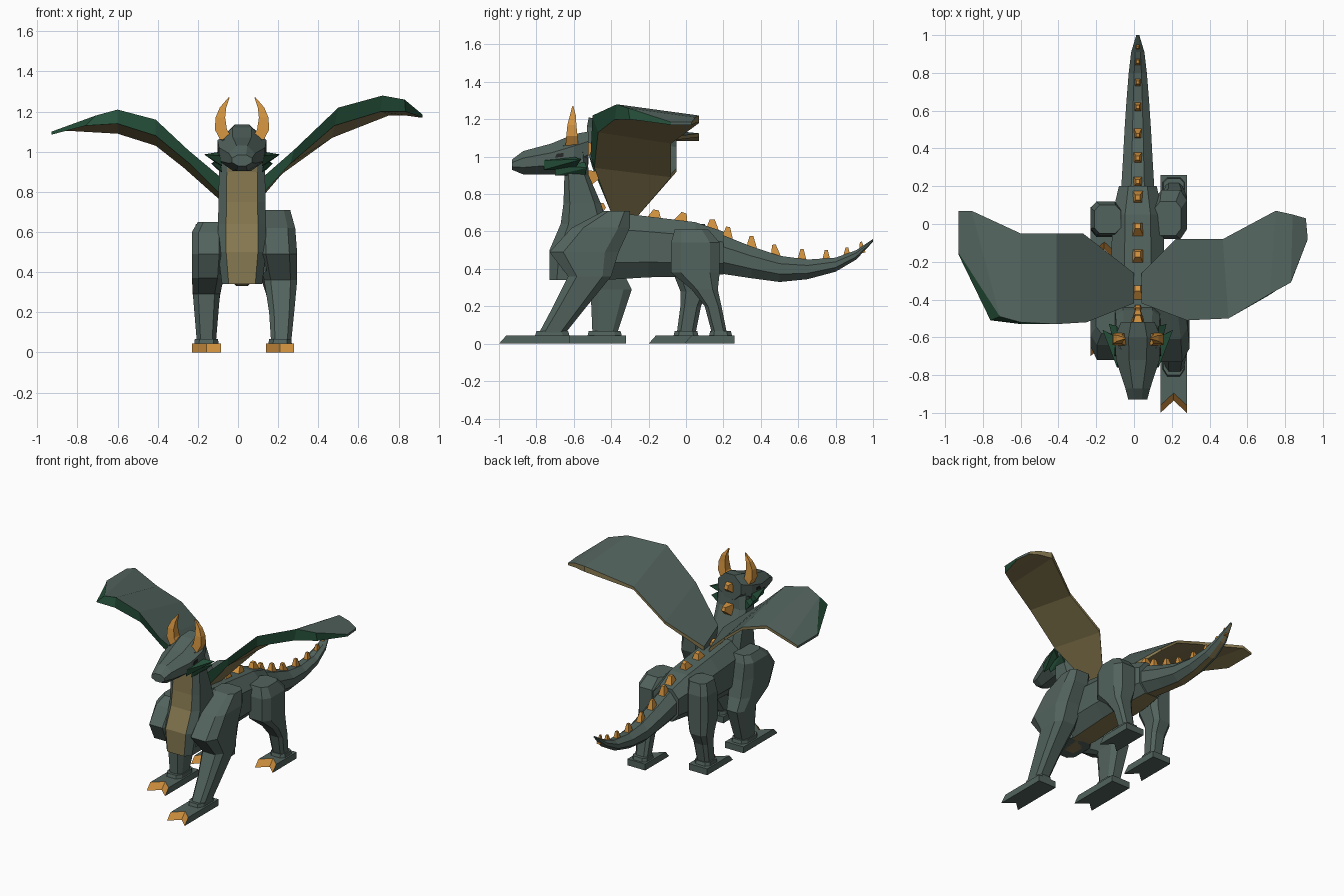
import bpy, bmesh
from mathutils import Vector

CX = 0.02  # body centre line


def material(name, rgb):
    m = bpy.data.materials.new(name)
    m.diffuse_color = (*rgb, 1)
    return m


MATS = [material("scale_grey", (0.085, 0.125, 0.11)),
        material("belly_tan", (0.24, 0.19, 0.08)),
        material("horn_orange", (0.65, 0.29, 0.05)),
        material("deep_green", (0.02, 0.085, 0.045)),
        material("eye_dark", (0.02, 0.02, 0.02))]
GREY, TAN, ORANGE, GREEN, DARK = range(5)


def loft(name, rings, base=GREY, sides=None):
    """Skin a list of equal-sized rings; sides maps side index to material."""
    bm = bmesh.new()
    vs = [[bm.verts.new(p) for p in r] for r in rings]
    n = len(rings[0])
    for a, b in zip(vs, vs[1:]):
        for i in range(n):
            j = (i + 1) % n
            f = bm.faces.new((a[i], a[j], b[j], b[i]))
            f.material_index = (sides or {}).get(i, base)
    for cap in (vs[0], vs[-1]):
        bm.faces.new(cap).material_index = base
    bmesh.ops.remove_doubles(bm, verts=bm.verts, dist=0.0005)
    bmesh.ops.recalc_face_normals(bm, faces=bm.faces)
    me = bpy.data.meshes.new(name)
    bm.to_mesh(me)
    bm.free()
    for m in MATS:
        me.materials.append(m)
    ob = bpy.data.objects.new(name, me)
    bpy.context.collection.objects.link(ob)
    return ob


def octagon(u0, u1, v0, v1, c=0.3):
    """Chamfered rectangle; side 0 is the v0 edge, side 4 the v1 edge."""
    a, b = (u1 - u0) * c, (v1 - v0) * c
    return [(u0 + a, v0), (u1 - a, v0), (u1, v0 + b), (u1, v1 - b),
            (u1 - a, v1), (u0 + a, v1), (u0, v1 - b), (u0, v0 + b)]


def along_y(stations, c=0.3):
    """Stations are (y, z_low, z_high, half_width)."""
    return [[(u, y, v) for u, v in octagon(CX - w, CX + w, z0, z1, c)]
            for y, z0, z1, w in stations]


def along_z(stations, c=0.2):
    """Stations are (z, y_front, y_back, x0, x1)."""
    return [[(u, v, z) for u, v in octagon(x0, x1, y0, y1, c)]
            for z, y0, y1, x0, x1 in stations]


# Torso with tan belly
loft("torso", along_y([(-0.66, 0.34, 0.60, 0.12), (-0.45, 0.34, 0.71, 0.14),
                       (-0.2, 0.355, 0.68, 0.14), (0.05, 0.36, 0.65, 0.135),
                       (0.2, 0.37, 0.60, 0.10)], 0.25), sides={0: TAN})

# Neck and chest with tan front
neck = [(0.34, -0.73, -0.5, 0.10), (0.5, -0.73, -0.42, 0.12), (0.64, -0.67, -0.42, 0.12),
        (0.75, -0.655, -0.455, 0.117), (0.9, -0.65, -0.52, 0.115), (1.06, -0.68, -0.53, 0.10)]
loft("neck", along_z([(z, a, b, CX - w, CX + w) for z, a, b, w in neck], 0.17), sides={0: TAN})

# Tail with tan underside
loft("tail", along_y([(0.15, 0.38, 0.60, 0.09), (0.35, 0.35, 0.52, 0.078),
                      (0.5, 0.33, 0.47, 0.07), (0.65, 0.345, 0.45, 0.06),
                      (0.8, 0.385, 0.46, 0.048), (0.91, 0.45, 0.50, 0.035),
                      (1.0, 0.545, 0.56, 0.008)]), sides={0: TAN})

# Head
loft("head", along_y([(-0.93, 0.93, 0.985, 0.05), (-0.87, 0.905, 1.03, 0.066),
                      (-0.72, 0.905, 1.07, 0.115), (-0.60, 0.91, 1.12, 0.122),
                      (-0.52, 0.96, 1.135, 0.09)]))
for s, side in ((-1, "left"), (1, "right")):
    X = lambda d: CX + s * d
    # Cheek fins, two spikes each
    for k, (ya, yb, zt, tip) in enumerate([(-0.76, -0.60, 0.97, (0.185, -0.56, 0.985)),
                                           (-0.70, -0.54, 0.94, (0.15, -0.53, 0.94))]):
        tx, ty, tz = tip
        base = [(X(0.10), ya, zt - 0.04), (X(0.11), yb, zt - 0.04),
                (X(0.11), yb, zt + 0.03), (X(0.11), ya, zt + 0.01)]
        loft(f"{side}_cheek_fin_{k}", [base, [(X(tx), ty, tz)] * 4][:1] +
             [[(X(tx) + s * 0.002 * i, ty, tz + 0.002 * j) for i, j in ((0, 0), (1, 0), (1, 1), (0, 1))]],
             GREEN)
    # Eyes
    loft(f"{side}_eye", [[(X(d), -0.70, 0.995), (X(d), -0.655, 1.0),
                          (X(d), -0.655, 1.02), (X(d), -0.69, 1.015)] for d in (0.10, 0.122)], DARK)
    # Curved horns
    path = [(0.075, -0.61, 1.06, 0.034), (0.105, -0.61, 1.11, 0.03), (0.108, -0.61, 1.17, 0.024),
            (0.095, -0.605, 1.22, 0.016), (0.065, -0.605, 1.27, 0.003)]
    loft(f"{side}_horn", [[(X(d - r), y - r, z), (X(d + r), y - r, z),
                           (X(d + r), y + r, z), (X(d - r), y + r, z)] for d, y, z, r in path], ORANGE)

# Back spikes: (y, z of base, size, y lean, z lean)
spikes = [(-0.54, 1.04, 0.05, 0.06, 0.015), (-0.51, 0.89, 0.045, 0.06, 0.02),
          (-0.47, 0.72, 0.045, 0.035, 0.02), (-0.36, 0.69, 0.05, 0.02, 0.04),
          (-0.17, 0.665, 0.05, 0.01, 0.05), (-0.03, 0.645, 0.048, 0.02, 0.055),
          (0.14, 0.60, 0.045, 0, 0.065), (0.22, 0.57, 0.035, 0.005, 0.055),
          (0.35, 0.515, 0.034, 0, 0.06), (0.48, 0.465, 0.032, -0.01, 0.065),
          (0.62, 0.445, 0.03, 0, 0.06), (0.75, 0.445, 0.027, 0, 0.055),
          (0.86, 0.47, 0.024, 0, 0.045), (0.94, 0.505, 0.018, -0.005, 0.04)]
for k, (y, z, r, ly, lz) in enumerate(spikes):
    up = Vector((0, ly, lz)).normalized()
    fore = Vector((1, 0, 0)).cross(up)

    def square(q, w, d):
        return [Vector((CX + a * w, 0, 0)) + q + fore * (b * d)
                for a, b in ((-1, -1), (1, -1), (1, 1), (-1, 1))]
    p = Vector((0, y, z))
    loft(f"back_spike_{k}", [square(p - up * 0.02, r * 0.75, r),
                             square(p + Vector((0, ly, lz)), r * 0.28, r * 0.3)], ORANGE)


def foot(name, x0, x1, tip, heel, ankle):
    """Forked flat foot with orange claw faces and an ankle cuff."""
    xm = (x0 + x1) / 2
    rings = [[(x0, heel, z), (x1, heel, z), (x1, tip + t, z),
              (xm, tip + t + 0.065, z), (x0, tip + t, z)] for z, t in ((0, 0), (0.045, 0.04))]
    loft(name, rings, sides={2: ORANGE, 3: ORANGE})
    loft(name + "_cuff", along_z([(0.03, ankle[0], ankle[1], x0 + 0.01, x1 - 0.01),
                                  (0.068, ankle[0] + 0.01, ankle[1] - 0.01, x0 + 0.015, x1 - 0.015)]))


# Legs: stations (z, y_front, y_back, x0, x1), then foot
legs = {
    "right_front_leg": ([(0.71, -0.44, -0.30, 0.10, 0.26), (0.62, -0.61, -0.30, 0.10, 0.285),
                         (0.49, -0.73, -0.36, 0.10, 0.295), (0.36, -0.63, -0.40, 0.13, 0.295),
                         (0.2, -0.71, -0.53, 0.155, 0.28), (0.05, -0.79, -0.65, 0.165, 0.265)],
                        (0.14, 0.28, -1.0, -0.62, (-0.81, -0.62))),
    "left_front_leg": ([(0.65, -0.58, -0.40, -0.20, -0.06), (0.60, -0.64, -0.38, -0.23, -0.06),
                        (0.49, -0.72, -0.36, -0.23, -0.06), (0.37, -0.66, -0.33, -0.23, -0.07),
                        (0.29, -0.51, -0.29, -0.225, -0.09), (0.05, -0.50, -0.37, -0.205, -0.11)],
                       (-0.23, -0.085, -0.70, -0.32, (-0.53, -0.34))),
    "right_hind_leg": ([(0.61, -0.06, 0.12, 0.11, 0.25), (0.54, -0.08, 0.18, 0.11, 0.28),
                        (0.38, -0.08, 0.18, 0.11, 0.28), (0.29, 0.03, 0.17, 0.14, 0.28),
                        (0.2, 0.10, 0.19, 0.16, 0.27), (0.05, 0.14, 0.22, 0.165, 0.255)],
                       (0.14, 0.28, -0.01, 0.26, (0.12, 0.25))),
    "left_hind_leg": ([(0.64, -0.05, 0.10, -0.21, -0.07), (0.56, -0.06, 0.12, -0.23, -0.07),
                       (0.38, -0.07, 0.12, -0.23, -0.07), (0.28, -0.03, 0.12, -0.225, -0.09),
                       (0.2, -0.03, 0.08, -0.21, -0.10), (0.05, -0.05, 0.05, -0.205, -0.11)],
                      (-0.23, -0.085, -0.20, 0.09, (-0.07, 0.07))),
}
for name, (stations, f) in legs.items():
    loft(name, along_z(stations))
    foot(name.replace("leg", "foot"), *f)

# Wings: each rib is (leading top, leading bottom, trailing edge, trailing thickness)
right = [((0.04, -0.42, 0.80), (0.04, -0.40, 0.70), (0.04, -0.26, 0.71), 0.03),
         ((0.28, -0.51, 1.01), (0.26, -0.49, 0.94), (0.22, -0.08, 0.91), 0.02),
         ((0.50, -0.50, 1.22), (0.48, -0.47, 1.13), (0.47, -0.08, 1.09), 0.02),
         ((0.72, -0.37, 1.28), (0.71, -0.38, 1.20), (0.75, 0.07, 1.22), 0.04),
         ((0.83, -0.31, 1.26), (0.835, -0.30, 1.20), (0.84, 0.05, 1.21), 0.03),
         ((0.92, -0.08, 1.185), (0.92, -0.08, 1.17), (0.91, 0.03, 1.185), 0.015)]
left = [((0.0, -0.42, 0.80), (0.0, -0.40, 0.70), (0.0, -0.26, 0.71), 0.03),
        ((-0.25, -0.52, 1.01), (-0.24, -0.50, 0.94), (-0.27, -0.05, 0.94), 0.02),
        ((-0.41, -0.53, 1.16), (-0.41, -0.51, 1.08), (-0.41, -0.05, 1.05), 0.02),
        ((-0.60, -0.52, 1.21), (-0.60, -0.53, 1.14), (-0.60, -0.05, 1.11), 0.02),
        ((-0.71, -0.49, 1.18), (-0.76, -0.51, 1.13), (-0.86, 0.07, 1.125), 0.02),
        ((-0.93, -0.15, 1.10), (-0.93, -0.16, 1.085), (-0.93, 0.07, 1.10), 0.015)]
for name, ribs in (("right_wing", right), ("left_wing", left)):
    rings = [[a, b, (t[0], t[1], t[2] - h), t] for a, b, t, h in ribs]
    loft(name, rings, sides={0: GREEN, 1: TAN, 2: TAN})
